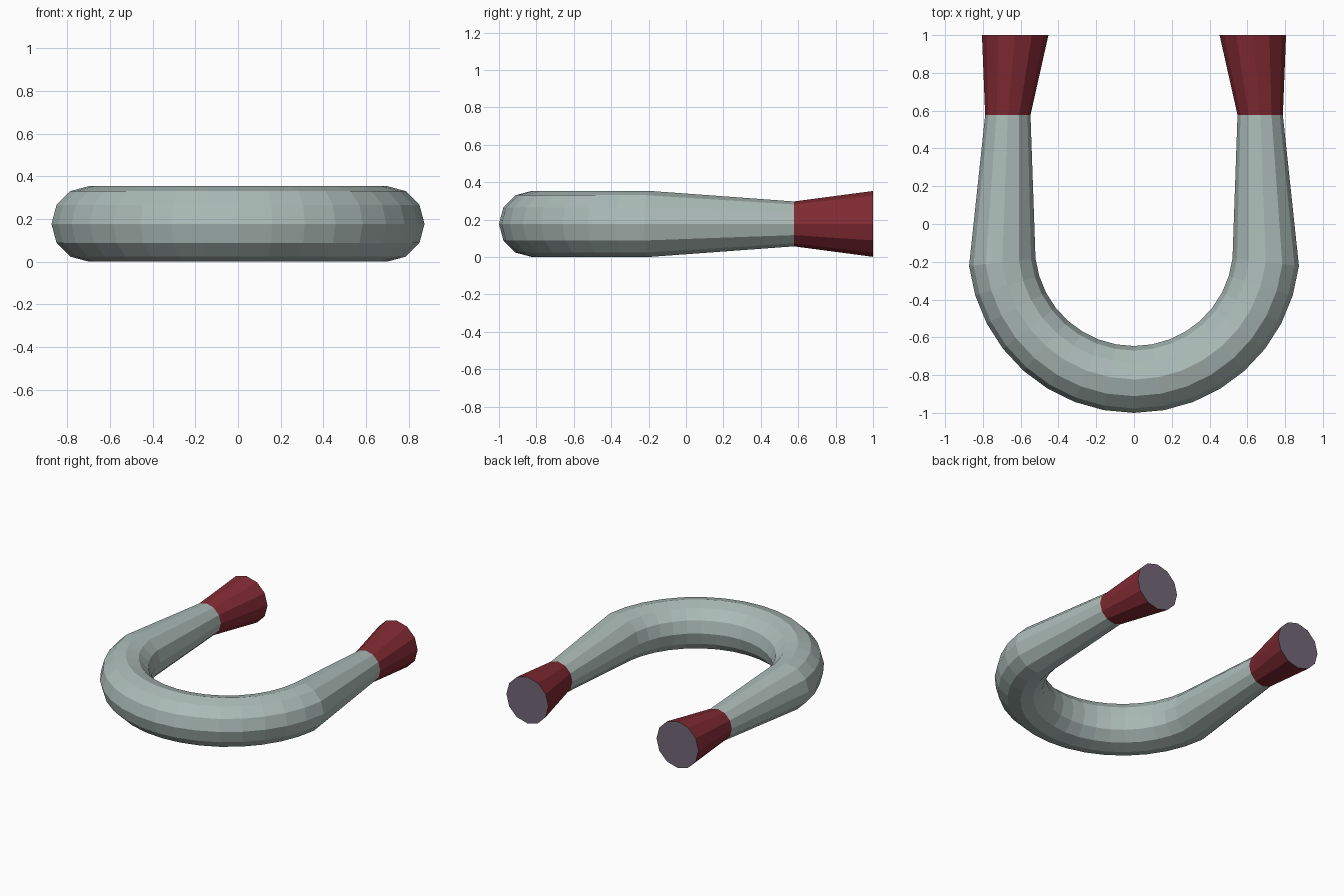
import bpy, bmesh, math
from mathutils import Vector

if "Cube" in bpy.data.objects:
    bpy.data.objects.remove(bpy.data.objects["Cube"])

SIDES = 12
RAD = 0.177          # thick tube radius, also the centre height
ARC_R, ARC_Y = 0.702, -0.121
START = math.radians(6.6)
STEPS = 16


def material(name, rgb):
    m = bpy.data.materials.new(name)
    m.diffuse_color = (*rgb, 1)
    m.use_nodes = True
    m.node_tree.nodes["Principled BSDF"].inputs["Base Color"].default_value = m.diffuse_color
    return m


steel = material("grey green steel", (0.41, 0.50, 0.475))
red = material("dark red", (0.22, 0.023, 0.033))
face = material("purple grey", (0.17, 0.14, 0.19))


def tube(name, rings, mats, cap_last=False):
    """Loft 12-sided rings given as (centre, in-plane side axis, radius)."""
    bm = bmesh.new()
    loops = []
    for (x, y), side, r in rings:
        c, s = Vector((x, y, RAD)), Vector((*side, 0))
        loops.append([bm.verts.new(c + r * (s * math.cos(a) + Vector((0, 0, math.sin(a)))))
                      for a in (2 * math.pi * i / SIDES for i in range(SIDES))])
    for a, b in zip(loops, loops[1:]):
        for i in range(SIDES):
            j = (i + 1) % SIDES
            bm.faces.new((a[i], a[j], b[j], b[i]))
    if cap_last:
        bm.faces.new(loops[-1]).material_index = 1
    bmesh.ops.recalc_face_normals(bm, faces=bm.faces)
    # open tubes: make sure the walls face away from the first ring's centre
    f = bm.faces[:][0]
    f.normal_update()
    (x, y), _, _ = rings[0]
    if f.normal.dot(f.calc_center_median() - Vector((x, y, RAD))) < 0:
        bmesh.ops.reverse_faces(bm, faces=bm.faces)
    me = bpy.data.meshes.new(name)
    bm.to_mesh(me)
    bm.free()
    for m in mats:
        me.materials.append(m)
    ob = bpy.data.objects.new(name, me)
    bpy.context.collection.objects.link(ob)
    return ob


# Bent bar: left arm, half-circle bend, right arm
JOINT_X, JOINT_Y, JOINT_R = 0.668, 0.577, 0.12
rings = [((-JOINT_X, JOINT_Y), (-1, 0), JOINT_R)]
for i in range(STEPS + 1):
    a = math.pi + START + (math.pi - 2 * START) * i / STEPS
    d = (math.cos(a), math.sin(a))
    rings.append(((ARC_R * d[0], ARC_Y + ARC_R * d[1]), d, RAD))
rings.append(((JOINT_X, JOINT_Y), (1, 0), JOINT_R))
tube("horseshoe_bar", rings, [steel])

# Flared red pole tips with flat end faces
for label, s in (("left", -1), ("right", 1)):
    tube(label + "_pole_tip",
         [((s * JOINT_X, JOINT_Y), (s, 0), JOINT_R),
          ((s * 0.629, 1.0), (s, 0), 0.176)],
         [red, face], cap_last=True)
